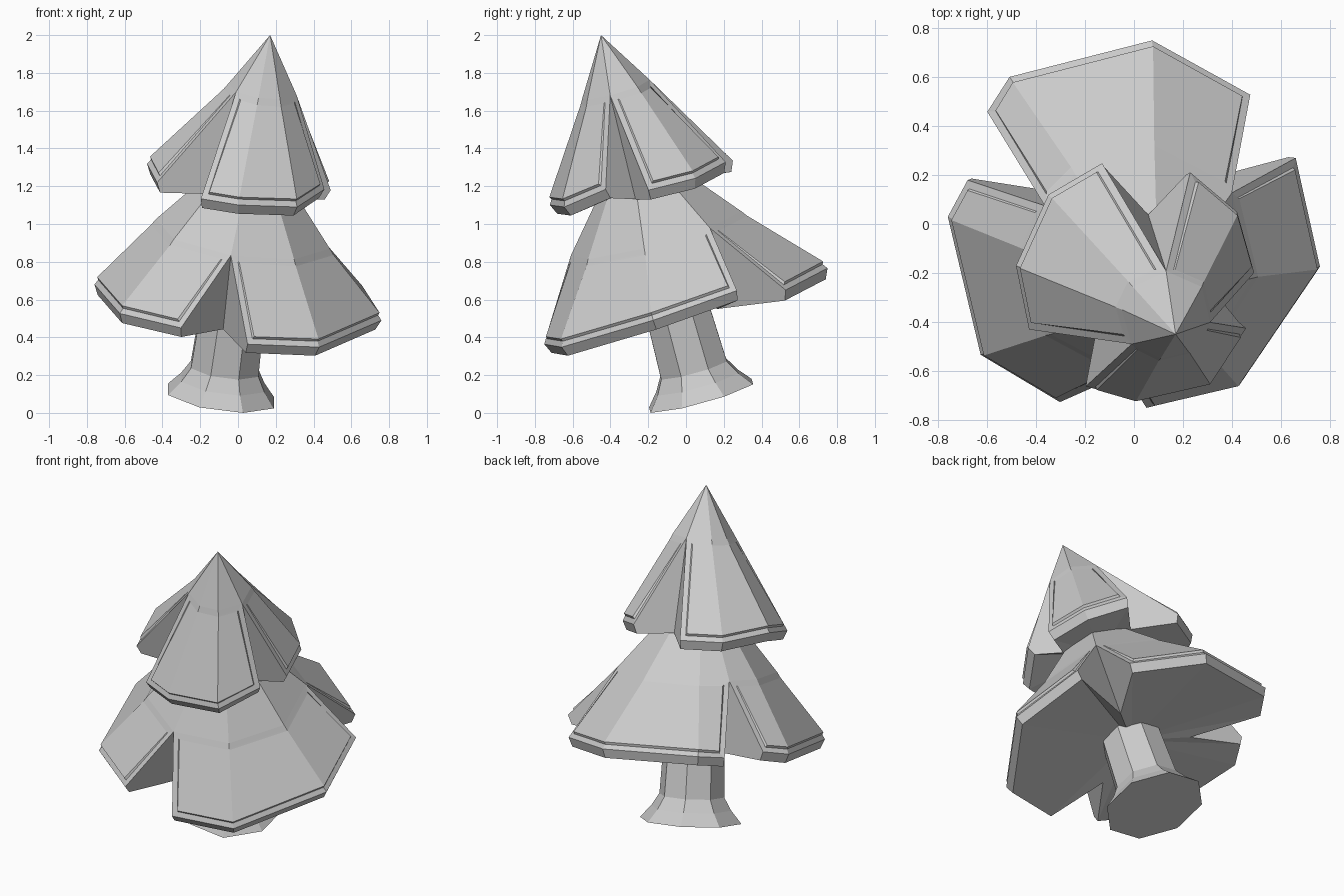
import bpy, bmesh
from math import radians, cos, sin, tau
from mathutils import Vector

if "Cube" in bpy.data.objects:
    bpy.data.objects.remove(bpy.data.objects["Cube"])

# Leaning axis of the tree: every part is built along it
BASE = Vector((-0.09, 0.08, 0.09))
D = (Vector((0.17, -0.45, 2.0)) - BASE)
LENGTH = D.length
D.normalize()
U = (Vector((1, 0, 0)) - D * D.x).normalized()
V = D.cross(U)


def pt(ang, r, s):
    """Point at angle (degrees), radius and distance along the leaning axis."""
    a = radians(ang)
    return BASE + U * (r * cos(a)) + V * (r * sin(a)) + D * s


def finish(bm, name):
    bmesh.ops.recalc_face_normals(bm, faces=bm.faces[:])
    me = bpy.data.meshes.new(name)
    bm.to_mesh(me)
    bm.free()
    ob = bpy.data.objects.new(name, me)
    bpy.context.collection.objects.link(ob)
    return ob


def tier(name, lobes, notches, top, mid_s, mid_r, valley, center_s):
    """Cone skirt split into lobes by V-shaped notches, with raised panels.
    lobes: lists of (angle, radius, s) along the rim."""
    bm = bmesh.new()
    new = lambda *a: bm.verts.new(pt(*a))
    notch_v = [new(a, mid_r, mid_s) for a in notches]
    valley_v = [new(a, *valley) for a in notches]
    center = new(0, 0, center_s)
    mids, panels = [], []
    for i, lobe in enumerate(lobes):
        rim = [new(*p) for p in lobe]
        low = [new(a, r - 0.025, s - 0.055) for a, r, s in lobe]
        inner = [new(a, mid_r, mid_s) for a, r, s in lobe[1:-1]]
        mid = [notch_v[i - 1]] + inner + [notch_v[i]]
        mids += mid[:-1]
        panel = []
        for k in range(len(rim) - 1):
            panel.append(bm.faces.new((rim[k], rim[k + 1], mid[k + 1], mid[k])))
            bm.faces.new((low[k], low[k + 1], rim[k + 1], rim[k]))
            bm.faces.new((center, low[k + 1], low[k]))
        panels.append(panel)
        # notch walls on both ends of the lobe
        for e, n in ((0, i - 1), (-1, i)):
            bm.faces.new((notch_v[n], rim[e], low[e], valley_v[n]))
            bm.faces.new((center, low[e], valley_v[n]))
    # upper part of the cone
    tip = None if top[0] else new(0, 0, top[1])
    ring = [] if tip else [
        bm.verts.new(m.co + (BASE + D * mid_s - m.co) * (1 - top[0] / mid_r)
                     + D * (top[1] - mid_s)) for m in mids]
    for k in range(len(mids)):
        j = (k + 1) % len(mids)
        if tip:
            bm.faces.new((mids[k], mids[j], tip))
        else:
            bm.faces.new((mids[k], mids[j], ring[j], ring[k]))
    if ring:
        bm.faces.new(ring)
    bmesh.ops.recalc_face_normals(bm, faces=bm.faces[:])
    # raised panel on each lobe, fading out towards the top
    for panel in panels:
        for t in (0.032, 0.007):
            bmesh.ops.inset_region(bm, faces=panel, thickness=t, depth=0,
                                   use_even_offset=True, use_boundary=True)
        bm.normal_update()
        for v in {v for f in panel for v in f.verts}:
            if (v.co - BASE).dot(D) < mid_s - 0.12:
                v.co += v.normal * 0.014
    return finish(bm, name)


# Eight-sided trunk with flared foot
bm = bmesh.new()
rings = [[bm.verts.new(pt(22.5 + k * 45, r, s)) for k in range(8)]
         for r, s in ((0.305, 0.0), (0.24, 0.075), (0.195, 0.15), (0.18, 0.56))]
for a, b in zip(rings, rings[1:]):
    for k in range(8):
        bm.faces.new((a[k], a[(k + 1) % 8], b[(k + 1) % 8], b[k]))
bm.faces.new(rings[0])
bm.faces.new(rings[-1])
finish(bm, "trunk")

# Lower branches
tier("lower_branches",
     [[(-84, 0.731, 0.50), (-54.6, 0.789, 0.51), (-10, 0.795, 0.56), (26, 0.757, 0.58)],
      [(49, 0.77, 0.49), (83, 0.832, 0.49), (125, 0.849, 0.50), (136.5, 0.796, 0.49)],
      [(158, 0.713, 0.51), (171.6, 0.748, 0.49), (218, 0.771, 0.51), (247.4, 0.738, 0.53)]],
     notches=[37, 147, 262], top=(0.2, 1.22), mid_s=0.9, mid_r=0.47,
     valley=(0.35, 0.46), center_s=0.5)

# Upper branches with the tip
tier("upper_branches",
     [[(-121, 0.509, 1.18), (-97, 0.505, 1.19), (-60, 0.498, 1.20), (-26.6, 0.434, 1.25)],
      [(3, 0.43, 1.19), (37.6, 0.456, 1.175), (70, 0.486, 1.19)],
      [(111, 0.53, 1.14), (138, 0.553, 1.14), (171, 0.558, 1.19), (201, 0.53, 1.17)]],
     notches=[-12, 90, 220], top=(0, LENGTH), mid_s=1.7, mid_r=0.185,
     valley=(0.27, 1.14), center_s=1.17)
